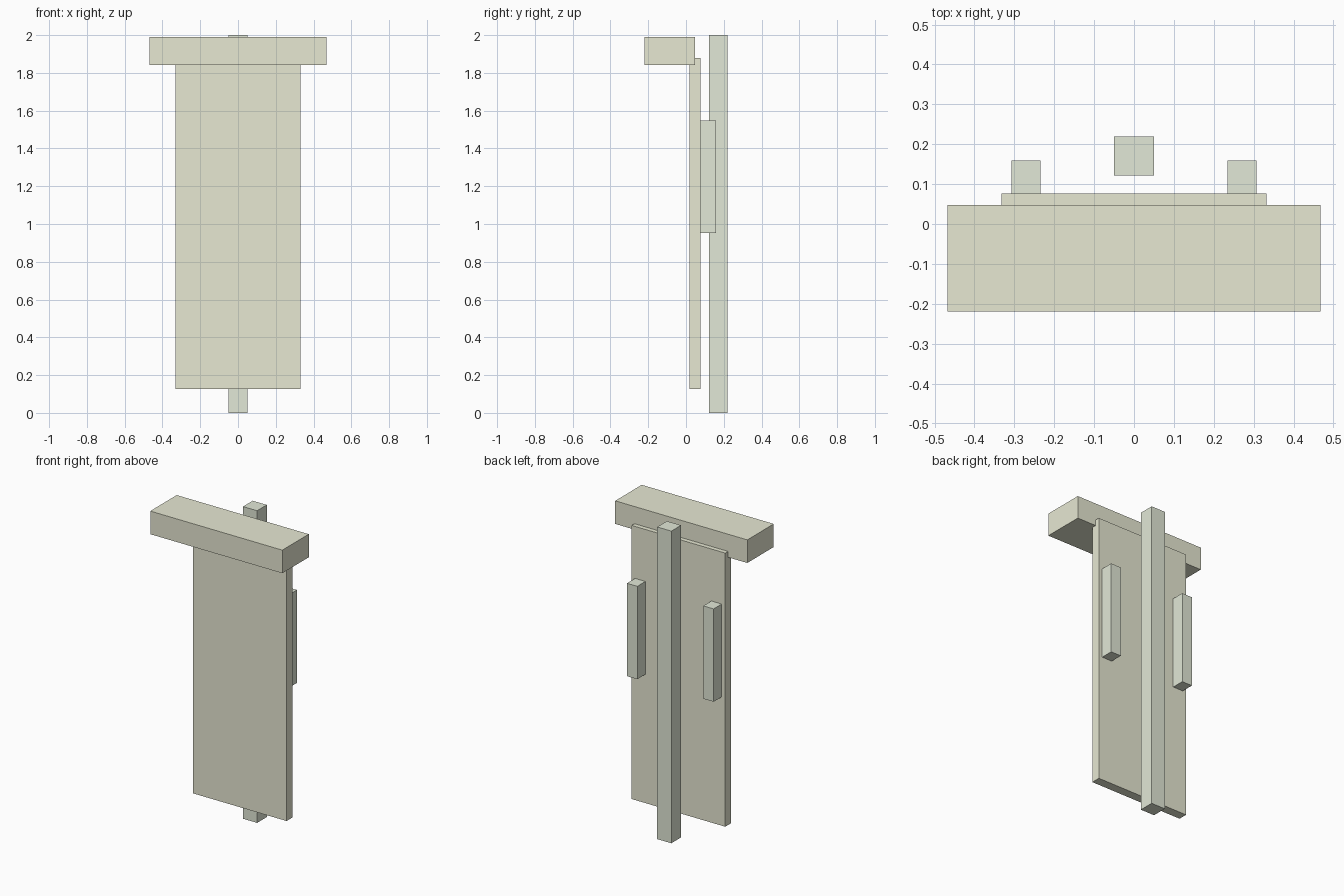
import bpy

if "Cube" in bpy.data.objects:
    bpy.data.objects.remove(bpy.data.objects["Cube"])


def material(name, color):
    mat = bpy.data.materials.new(name)
    mat.diffuse_color = color
    mat.use_nodes = True
    mat.node_tree.nodes["Principled BSDF"].inputs["Base Color"].default_value = mat.diffuse_color
    return mat


def box(name, x, y, z, mat):
    """Box from (min, max) extents on each axis."""
    spans = (x, y, z)
    bpy.ops.mesh.primitive_cube_add(size=1, location=[(a + b) / 2 for a, b in spans])
    obj = bpy.context.object
    obj.name = name
    obj.scale = [b - a for a, b in spans]
    bpy.ops.object.transform_apply(location=False, rotation=False, scale=True)
    obj.data.materials.append(mat)
    return obj


cream = material("cream", (0.80, 0.81, 0.65, 1))
sage = material("pale_green", (0.76, 0.81, 0.68, 1))

# Flat panel and the overhanging header across its top
box("panel", (-0.332, 0.332), (0.018, 0.077), (0.127, 1.88), cream)
box("header", (-0.468, 0.468), (-0.22, 0.048), (1.842, 1.99), cream)

# Tall post standing behind the panel
box("rear_post", (-0.05, 0.05), (0.122, 0.22), (0.0, 2.0), sage)

# Pair of short battens on the back of the panel
for side, sign in (("left", -1), ("right", 1)):
    x = sorted((sign * 0.234, sign * 0.307))
    box(side + "_batten", x, (0.077, 0.159), (0.952, 1.547), sage)
